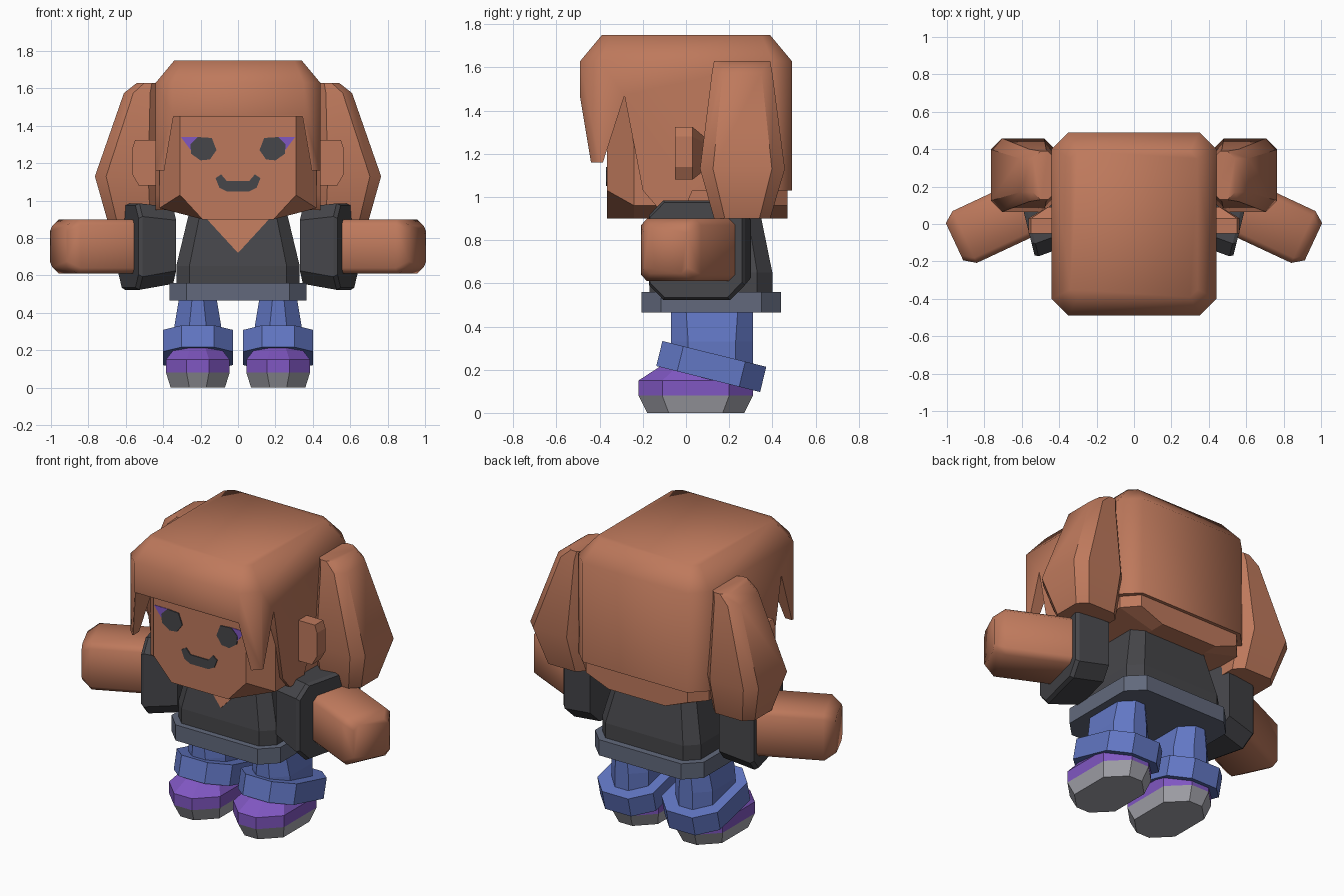
import bpy, bmesh, math
from mathutils import Matrix, Vector

if "Cube" in bpy.data.objects:
    bpy.data.objects.remove(bpy.data.objects["Cube"])


def mat(name, r, g, b):
    lin = [((c / 255 + 0.055) / 1.055) ** 2.4 for c in (r, g, b)]
    m = bpy.data.materials.new(name)
    m.diffuse_color = (*lin, 1)
    m.use_nodes = True
    m.node_tree.nodes["Principled BSDF"].inputs["Base Color"].default_value = m.diffuse_color
    return m


BROWN = mat("warm brown", 190, 121, 92)
DARK = mat("charcoal", 70, 70, 74)
SLATE = mat("slate grey", 98, 105, 124)
BLUE = mat("denim blue", 98, 119, 196)
PURPLE = mat("purple", 128, 87, 194)
GREY = mat("sole grey", 166, 166, 174)


def finish(name, bm, material, mirror=False, smooth=0):
    bmesh.ops.recalc_face_normals(bm, faces=bm.faces)
    me = bpy.data.meshes.new(name)
    bm.to_mesh(me)
    bm.free()
    ob = bpy.data.objects.new(name, me)
    bpy.context.collection.objects.link(ob)
    if material:
        me.materials.append(material)
    if mirror:
        ob.modifiers.new("Mirror", 'MIRROR').use_mirror_merge = False
    if smooth:
        activate(ob)
        bpy.ops.object.shade_smooth_by_angle(angle=math.radians(smooth))
    return ob


def activate(ob):
    bpy.ops.object.select_all(action='DESELECT')
    ob.select_set(True)
    bpy.context.view_layer.objects.active = ob


def loft(name, rings, material, matrix=None, **kw):
    """Skin closed rings of equal point count and cap both ends."""
    bm = bmesh.new()
    rows = [[bm.verts.new(p) for p in ring] for ring in rings]
    n = len(rows[0])
    for a, b in zip(rows, rows[1:]):
        for i in range(n):
            j = (i + 1) % n
            bm.faces.new((a[i], a[j], b[j], b[i]))
    bm.faces.new(rows[0])
    bm.faces.new(rows[-1])
    if matrix:
        bm.transform(matrix)
    return finish(name, bm, material, **kw)


def octa(x0, x1, y0, y1, c, z):
    """Rectangle with cut corners at height z."""
    return [(x0 + c, y0, z), (x1 - c, y0, z), (x1, y0 + c, z), (x1, y1 - c, z),
            (x1 - c, y1, z), (x0 + c, y1, z), (x0, y1 - c, z), (x0, y0 + c, z)]


def prism(name, pts, axis, a, b, material, **kw):
    """Extrude a 2D outline along x (outline is y,z) or y (outline is x,z)."""
    def put(p, t):
        return (t, p[0], p[1]) if axis == 'x' else (p[0], t, p[1])
    return loft(name, [[put(p, t) for p in pts] for t in (a, b)], material, **kw)


def along(cx, cy, cz, deg):
    """Local z runs outward in the ground plane, swung forward by deg."""
    s, c = math.sin(math.radians(deg)), math.cos(math.radians(deg))
    return Matrix(((s, 0, c, cx), (c, 0, -s, cy), (0, 1, 0, cz), (0, 0, 0, 1)))


# Head with tapered cheeks and jaw
def head_ring(y, w, zc):
    return [(-w, y, 1.6), (-w, y, zc), (-.19, y, .9), (.19, y, .9), (w, y, zc), (w, y, 1.6)]


loft("head", [head_ring(-.365, .31, 1.03), head_ring(-.24, .42, .96),
              head_ring(.38, .42, .96), head_ring(.47, .34, .96)], BROWN)

# Hair block, cut to leave side locks, fringe and open face
hair = loft("hair", [octa(-.44, .44, -.49, .49, .09, .9),
                     octa(-.44, .44, -.49, .49, .09, 1.63),
                     octa(-.34, .34, -.39, .39, .04, 1.75)], BROWN)
below = [(-.6, 1.46), (-.49, 1.46), (-.44, 1.16), (-.385, 1.16), (-.285, 1.47),
         (-.2, 1.03), (-.13, .95), (0, .96), (.03, 1.03), (.6, 1.03), (.6, .8), (-.6, .8)]
opening = [(-.345, 1.45), (-.405, 1.1), (.405, 1.1), (.345, 1.45)]
for cutter in (prism("hair_hem_cutter", below, 'x', -.6, .6, None),
               prism("face_cutter", opening, 'y', -.6, -.29, None)):
    cutter.hide_render = True
    mod = hair.modifiers.new("Cut", 'BOOLEAN')
    mod.operation, mod.solver, mod.object = 'DIFFERENCE', 'EXACT', cutter
    activate(hair)
    bpy.ops.object.modifier_apply(modifier=mod.name)
    bpy.data.objects.remove(cutter)
activate(hair)
bpy.ops.object.shade_smooth_by_angle(angle=math.radians(50))

# Pigtails
loft("pigtails", [octa(.42, .70, .13, .39, .05, .9),
                  octa(.42, .765, .065, .458, .06, 1.13),
                  octa(.42, .61, .12, .40, .05, 1.575),
                  octa(.42, .54, .13, .39, .04, 1.63)], BROWN, mirror=True, smooth=40)

# Ears
ear = [(.40, 1.325), (.55, 1.325), (.565, 1.28), (.565, 1.14), (.53, 1.08), (.40, 1.08)]
loft("ears", [[(x, -.05, z) for x, z in ear], [(x, .03, z) for x, z in ear],
              [(.40 + (x - .40) * .4, .09, 1.2 + (z - 1.2) * .6) for x, z in ear]],
     BROWN, mirror=True)

# Face plates
FACE = (-.371, -.36)
prism("eyes", [(.14, 1.335), (.215, 1.34), (.255, 1.3), (.25, 1.25), (.2, 1.215),
               (.15, 1.22), (.115, 1.27)], 'y', *FACE, DARK, mirror=True)
prism("eye_corners", [(.2, 1.34), (.305, 1.34), (.245, 1.26)], 'y', -.368, -.36,
      PURPLE, mirror=True)
prism("mouth", [(-.12, 1.12), (-.09, 1.14), (-.06, 1.105), (.06, 1.105), (.09, 1.14),
                (.12, 1.12), (.1, 1.07), (.06, 1.05), (-.06, 1.05), (-.1, 1.07)],
      'y', *FACE, DARK)

# Torso with belt and neckline
loft("torso", [octa(-.33, .33, -.17, .40, .07, .54),
               octa(-.33, .33, -.17, .40, .07, .65),
               octa(-.265, .265, -.13, .345, .06, .92)], DARK)
loft("belt", [octa(-.365, .365, -.205, .44, .09, z) for z in (.465, .56)], SLATE)


def chest(x, z, out):
    return (x, -.17 + (z - .65) * .04 / .27 - out, z)


neck = [(-.17, .905), (0, .72), (.17, .905)]
loft("neckline", [[chest(x, z, o) for x, z in neck] for o in (-.002, .006)], BROWN)

# Arms and sleeves, swung forward
loft("arms", [octa(-.153, .153, -.145, .145, .03, -.24),
              octa(-.153, .153, -.145, .145, .03, .19),
              octa(-.11, .11, -.11, .11, .03, .25)], BROWN,
     matrix=along(.733, .011, .755, 25), mirror=True, smooth=50)
loft("sleeves", [octa(-.21, .21, -.2, .21, .07, -.11),
                 octa(-.23, .23, -.232, .23, .07, .08),
                 octa(-.22, .22, -.22, .22, .07, .1)], DARK,
     matrix=along(.488, .07, .755, 14), mirror=True)

# Trouser legs and tilted cuffs
CX = .215
loft("legs", [octa(CX - .125, CX + .125, -.07, .31, .08, .1),
              octa(CX - .125, CX + .125, -.07, .31, .08, .33),
              octa(CX - .1, CX + .1, -.07, .31, .07, .48)], BLUE, mirror=True)
tilt = Matrix.Translation((CX, .117, .215)) @ Matrix.Rotation(math.radians(-14), 4, 'X')
loft("trouser_cuffs", [octa(-.187, .187, -.248, .248, .1, z) for z in (-.06, .06)],
     BLUE, matrix=tilt, mirror=True)

# Shoes
loft("shoes", [octa(CX - .17, CX + .17, -.22, .31, .11, .08),
               octa(CX - .17, CX + .17, -.22, .31, .11, .15),
               octa(CX - .12, CX + .12, -.12, .25, .08, .215)], PURPLE, mirror=True)
loft("soles", [octa(CX - .145, CX + .145, -.18, .27, .1, 0),
               octa(CX - .17, CX + .17, -.22, .31, .11, .08)], GREY, mirror=True)
